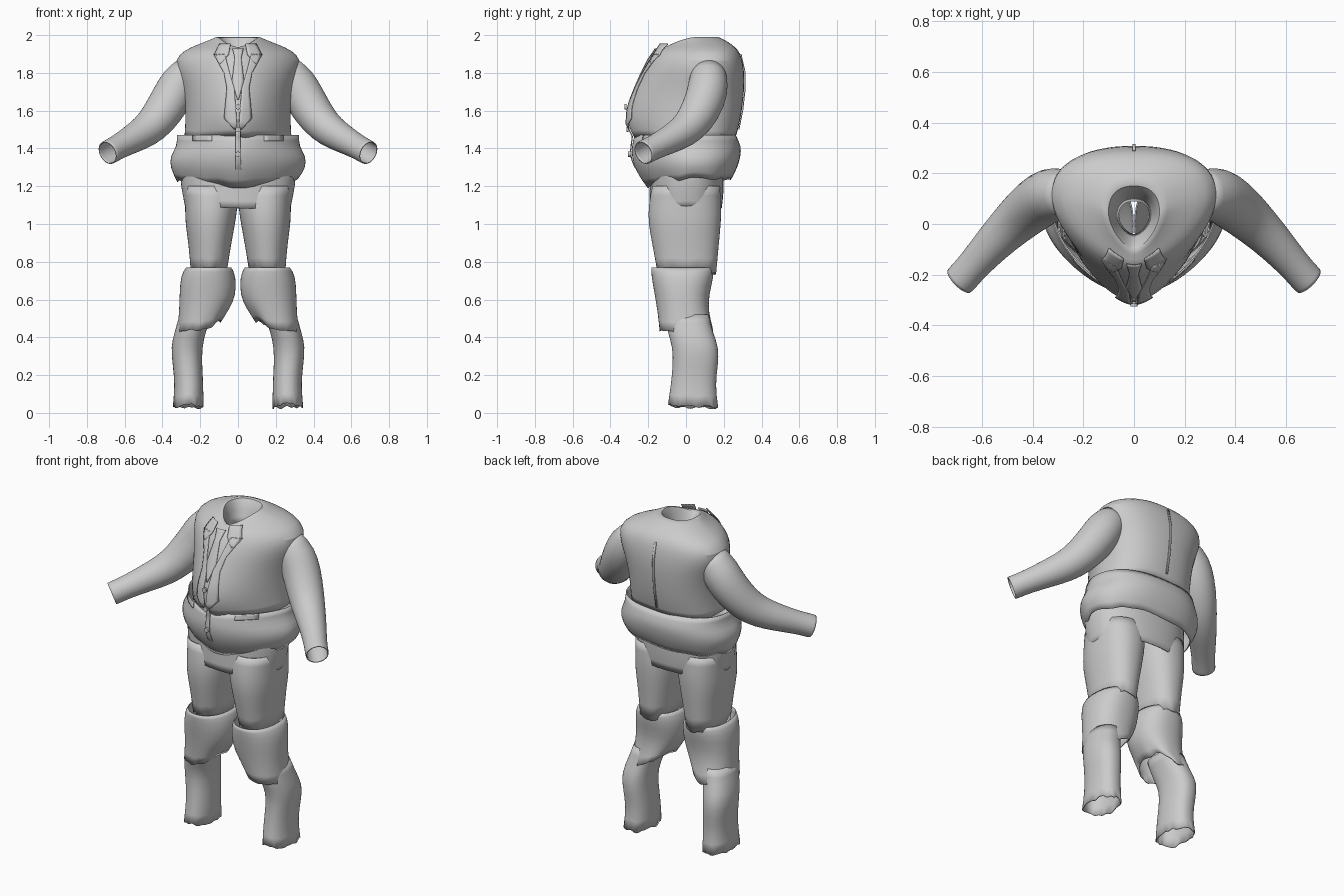
import bpy, bmesh, math, random
from mathutils import Vector

random.seed(4)
if "Cube" in bpy.data.objects:
    bpy.data.objects.remove(bpy.data.objects["Cube"])

grey = bpy.data.materials.new("suit_grey")
grey.use_nodes = True
colour = (0.6, 0.6, 0.6, 1)
grey.diffuse_color = colour
grey.node_tree.nodes["Principled BSDF"].inputs["Base Color"].default_value = colour
SEG = 32


def finish(name, rows, closed, flip=False, thick=0.006, smooth=True):
    """Skin rows of points, listed top to bottom, into a thin cloth shell."""
    bm = bmesh.new()
    grid = [[bm.verts.new(p) for p in row] for row in rows]
    n = len(rows[0])
    for a, b in zip(grid, grid[1:]):
        for i in range(n if closed else n - 1):
            j = (i + 1) % n
            quad = [a[i], b[i], b[j], a[j]]
            bm.faces.new(quad[::-1] if flip else quad)
    mesh = bpy.data.meshes.new(name)
    bm.to_mesh(mesh)
    bm.free()
    ob = bpy.data.objects.new(name, mesh)
    bpy.context.collection.objects.link(ob)
    mesh.materials.append(grey)
    if smooth:
        ob.modifiers.new("round", "SUBSURF").levels = 1
    shell = ob.modifiers.new("cloth", "SOLIDIFY")
    shell.thickness, shell.offset = thick, -1
    for other in bpy.context.selected_objects:
        other.select_set(False)
    ob.select_set(True)
    bpy.context.view_layer.objects.active = ob
    bpy.ops.object.shade_smooth_by_angle(angle=math.radians(40))
    return ob


def spow(v, e):
    return math.copysign(abs(v) ** e, v)


def loft(name, rings, nf=2.2, nb=2.3, side=1, ragged=0.01):
    """Rings are (z, x0, x1, y_front, y_back, y_side, front_dip, inner_lift)."""
    rows = []
    for k, ring in enumerate(rings):
        z, x0, x1, yf, yb, cy, dip, lift = (tuple(ring) + (0, 0, 0))[:8]
        row = []
        for i in range(SEG):
            t = math.tau * i / SEG
            c, s = math.cos(t), math.sin(t)
            n = nf if s < 0 else nb
            x = (x0 + x1) / 2 + (x1 - x0) / 2 * spow(c, 2 / n)
            y = cy + (cy - yf if s < 0 else yb - cy) * spow(s, 2 / n)
            h = z - dip * max(0, -s) ** 2 + lift * max(0, -c)
            if k == len(rings) - 1:
                h += random.uniform(-ragged, ragged)
            row.append((side * x, y, h))
        rows.append(row)
    return finish(name, rows, True, side < 0)


def centred(rings):
    return [(r[0], -r[1]) + tuple(r[1:]) for r in rings]


def sleeve(name, path, side):
    """Tube along a path of (x, y, z, radius)."""
    pts = [Vector(p[:3]) for p in path]
    rows = []
    for k, p in enumerate(pts):
        d = (pts[min(k + 1, len(pts) - 1)] - pts[max(k - 1, 0)]).normalized()
        u = d.cross(Vector((0, 0, 1))).normalized()
        v = u.cross(d)
        row = []
        for i in range(24):
            a = math.tau * i / 24
            q = p + path[k][3] * (math.cos(a) * u + math.sin(a) * v)
            row.append((side * q.x, q.y, q.z))
        rows.append(row)
    return finish(name, rows, True, side < 0)


# Jacket body: inside of the neck, over the collar, down to the waist
NF, NB = 1.6, 2.4
body = [
    (1.85, .06, -.04, .09, .03),
    (1.94, .085, -.07, .12, .03, .03),
    (2.0, .10, -.10, .15, .04, .06),
    (1.985, .125, -.12, .185, .07, .05),
    (1.955, .20, -.145, .24, .10, .03),
    (1.92, .29, -.165, .28, .11),
    (1.87, .335, -.20, .30, .11),
    (1.80, .325, -.235, .31, .10),
    (1.72, .295, -.27, .31, .08),
    (1.62, .28, -.31, .30, .06),
    (1.53, .28, -.315, .285, .05),
    (1.46, .285, -.28, .265, .04)]
loft("jacket_body", centred(body), NF, NB)

# Flared jacket skirt below the waist
skirt = [
    (1.47, .325, -.275, .265, .04),
    (1.41, .325, -.29, .295, .03),
    (1.36, .362, -.29, .29, .02),
    (1.30, .362, -.27, .275, .02, .02),
    (1.235, .325, -.205, .24, .02, .04)]
loft("jacket_skirt", centred(skirt), NF, NB, ragged=.015)

# Trouser top
loft("trouser_top", centred([
    (1.36, .30, -.20, .20, .0),
    (1.24, .31, -.19, .20, .0),
    (1.16, .295, -.195, .20, .0),
    (1.085, .28, -.195, .19, .0)]), ragged=.005)

# Legs and sleeves
thigh = [
    (1.20, .0, .285, -.18, .18, .0),
    (1.10, .0, .28, -.20, .19, .0),
    (1.0, .015, .28, -.20, .185, .0),
    (.9, .035, .262, -.18, .175, .0),
    (.74, .06, .25, -.15, .16, .0)]
knee = [
    (.77, .035, .275, -.185, .145, -.01),
    (.73, .01, .305, -.185, .15, -.01),
    (.62, .01, .31, -.165, .12, -.02),
    (.53, .045, .312, -.15, .12, -.01, 0, .02),
    (.43, .09, .322, -.14, .145, .0, 0, .06)]
shin = [
    (.52, .14, .31, -.11, .12, .0),
    (.43, .17, .335, -.10, .14, .02),
    (.35, .19, .357, -.07, .175, .05),
    (.25, .19, .345, -.07, .17, .05),
    (.15, .183, .335, -.08, .155, .04),
    (.03, .183, .345, -.095, .17, .04, -.015)]
arm = [
    (.25, .12, 1.82, .085), (.31, .12, 1.745, .11), (.355, .105, 1.66, .11),
    (.425, .05, 1.55, .1), (.49, -.01, 1.49, .088), (.56, -.08, 1.45, .076),
    (.64, -.17, 1.405, .064), (.675, -.21, 1.385, .066), (.69, -.225, 1.377, .064)]
for label, side in (("left", 1), ("right", -1)):
    loft(label + "_thigh", thigh, side=side)
    loft(label + "_knee", knee, side=side, ragged=.015)
    loft(label + "_shin", shin, side=side, ragged=.012)
    sleeve(label + "_sleeve", arm, side)


def surface_y(x, z, back=False):
    """Outermost jacket depth at a given x and height."""
    found = []
    for rings in (body[3:], skirt):
        for a, b in zip(rings, rings[1:]):
            if a[0] >= z >= b[0]:
                f = (a[0] - z) / (a[0] - b[0])
                hw, yf, yb, cy = (a[i] + (b[i] - a[i]) * f for i in range(1, 5))
                n = NB if back else NF
                r = max(0, 1 - abs(x / hw) ** n) ** (1 / n)
                found.append(cy + (yb - cy) * r if back else cy - (cy - yf) * r)
    return max(found) if back else min(found)


def plate(name, outline, side=1, back=False):
    """Thin cloth piece lying on the jacket; outline rows are (z, x0, x1)."""
    rows = []
    for a, b in zip(outline, outline[1:]):
        for k in range(5):
            z, x0, x1 = (p + (q - p) * k / 4 for p, q in zip(a, b))
            row = []
            for i in range(5):
                x = side * (x0 + (x1 - x0) * i / 4)
                y = surface_y(x, z, back) + (.006 if back else -.006)
                row.append((x, y, z))
            if not rows or row != rows[-1]:
                rows.append(row)
    finish(name, rows, False, (side < 0) != back, .005, False)


# Lapels, collar points and pocket flaps on both sides
for label, side in (("left", 1), ("right", -1)):
    plate(label + "_lapel", [(1.9, .07, .13), (1.8, .045, .075), (1.72, .02, .06),
                             (1.56, .008, .075), (1.5, .005, .02)], side)
    plate(label + "_collar_point", [(1.955, .04, .10), (1.9, .05, .125), (1.85, .09, .10)], side)
    plate(label + "_pocket", [(1.47, .14, .24), (1.44, .14, .24)], side)

# Tie, front overlap and back seam
plate("tie", [(1.93, -.03, .03), (1.88, -.018, .018), (1.86, -.02, .02),
              (1.76, -.032, .032), (1.66, -.004, .004)])
plate("front_overlap", [(1.5, -.012, .012), (1.35, -.012, .014), (1.24, -.012, .02)])
plate("back_seam", [(1.9, -.006, .006), (1.5, -.006, .006)], back=True)

# Buttons
for label, z in (("upper", 1.62), ("middle", 1.5), ("lower", 1.37)):
    bpy.ops.mesh.primitive_cylinder_add(
        vertices=16, radius=.014, depth=.012,
        location=(0, surface_y(0, z) - .01, z), rotation=(math.pi / 2, 0, 0))
    button = bpy.context.object
    button.name = label + "_button"
    button.data.materials.append(grey)
